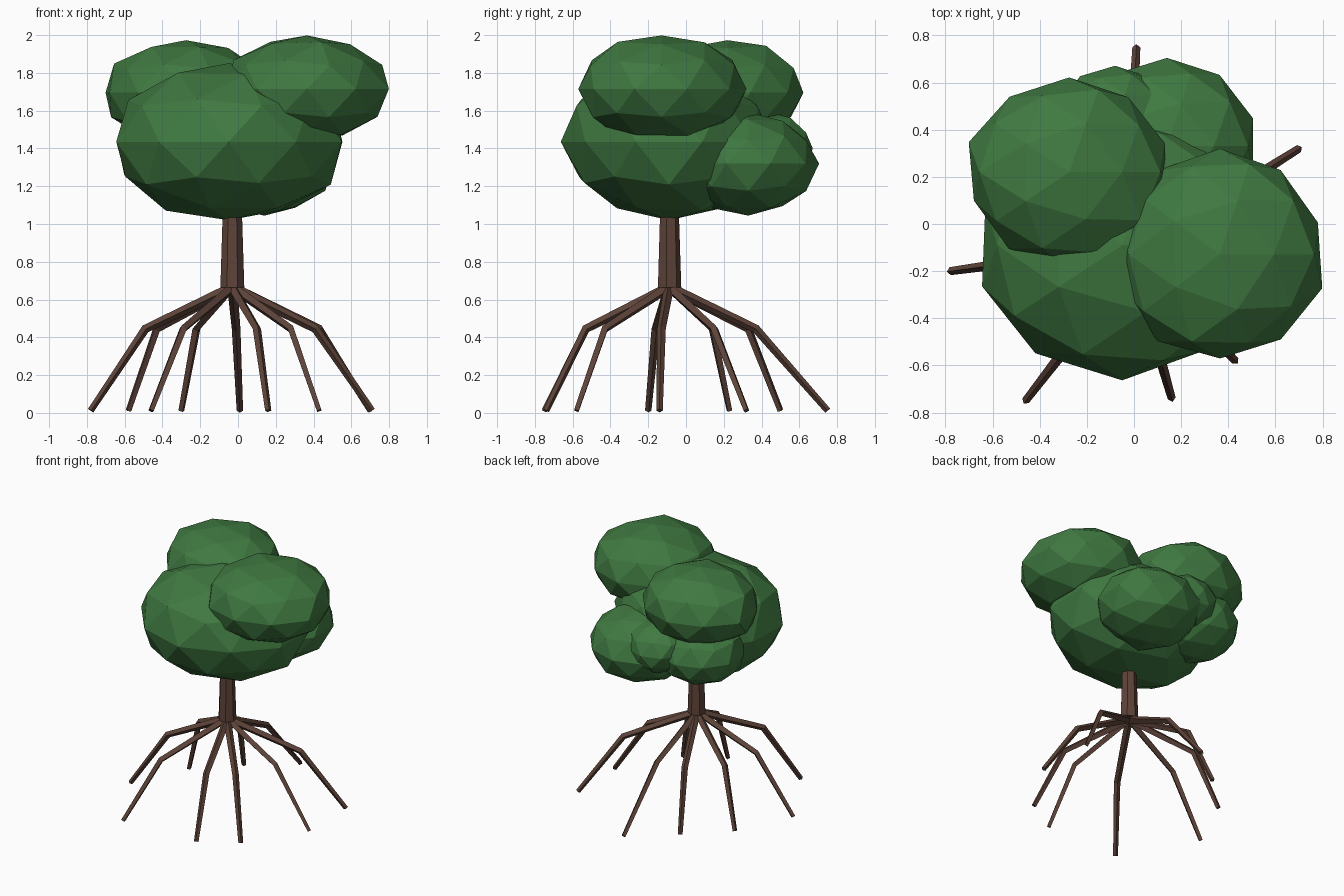
import bpy, bmesh, random
from mathutils import Matrix, Vector

random.seed(4)
if "Cube" in bpy.data.objects:
    bpy.data.objects.remove(bpy.data.objects["Cube"], do_unlink=True)


def make_material(name, rgb):
    mat = bpy.data.materials.new(name)
    mat.use_nodes = True
    color = (*rgb, 1.0)
    mat.diffuse_color = color
    bsdf = mat.node_tree.nodes["Principled BSDF"]
    bsdf.inputs["Base Color"].default_value = color
    bsdf.inputs["Roughness"].default_value = 0.9
    return mat


bark = make_material("bark_brown", (0.11, 0.056, 0.04))
leaf = make_material("leaf_green", (0.05, 0.19, 0.052))


def finish(name, bm, mat):
    mesh = bpy.data.meshes.new(name)
    bm.to_mesh(mesh)
    bm.free()
    mesh.materials.append(mat)
    obj = bpy.data.objects.new(name, mesh)
    bpy.context.collection.objects.link(obj)


# Trunk: tapered column reaching into the crown
BASE = Vector((-0.03, -0.09, 0.665))
height = 1.35 - BASE.z
bm = bmesh.new()
bmesh.ops.create_cone(
    bm, cap_ends=True, segments=7, radius1=0.065, radius2=0.043, depth=height,
    matrix=Matrix.Translation(BASE + Vector((0, 0, height / 2))))
finish("trunk", bm, bark)


# Stilt roots: bent, tapering tubes from the trunk base to the ground
def add_root(name, knee, tip):
    curve = bpy.data.curves.new(name, "CURVE")
    curve.dimensions = "3D"
    curve.bevel_depth = 1.0
    curve.bevel_resolution = 0
    curve.use_fill_caps = True
    spline = curve.splines.new("POLY")
    spline.points.add(2)
    spline.use_smooth = False
    path = [(BASE, 0.027), (Vector((*knee, 0.445)), 0.023), (Vector((*tip, 0.012)), 0.017)]
    for point, (co, radius) in zip(spline.points, path):
        point.co = (*co, 1)
        point.radius = radius
    curve.materials.append(bark)
    obj = bpy.data.objects.new(name, curve)
    bpy.context.collection.objects.link(obj)
    bpy.ops.object.select_all(action="DESELECT")
    obj.select_set(True)
    bpy.context.view_layer.objects.active = obj
    bpy.ops.object.convert(target="MESH")


roots = [
    ((-0.49, -0.16), (-0.78, -0.20)),
    ((-0.29, -0.53), (-0.46, -0.75)),
    ((0.10, -0.53), (0.16, -0.74)),
    ((0.28, -0.43), (0.43, -0.58)),
    ((0.41, -0.13), (0.71, -0.14)),
    ((0.43, 0.15), (0.70, 0.32)),
    ((-0.01, 0.37), (0.01, 0.75)),
    ((-0.22, 0.33), (-0.30, 0.50)),
    ((-0.43, 0.14), (-0.58, 0.23)),
]
for i, (knee, tip) in enumerate(roots):
    add_root(f"stilt_root_{i + 1}", knee, tip)


# Crown: overlapping flattened faceted leaf clumps, slightly irregular
def add_clump(name, center, size):
    bm = bmesh.new()
    bmesh.ops.create_icosphere(bm, subdivisions=2, radius=1.0)
    for v in bm.verts:
        v.co *= random.uniform(0.975, 1.03)
    bmesh.ops.scale(bm, vec=size, verts=bm.verts)
    bmesh.ops.translate(bm, vec=center, verts=bm.verts)
    finish(name, bm, leaf)


clumps = [
    ("main_clump", (-0.05, -0.09, 1.435), (0.62, 0.56, 0.42)),
    ("upper_left_clump", (0.365, -0.13, 1.715), (0.445, 0.45, 0.285)),
    ("upper_right_clump", (-0.275, 0.22, 1.695), (0.435, 0.40, 0.285)),
    ("rear_left_clump", (0.14, 0.33, 1.32), (0.375, 0.37, 0.27)),
    ("rear_right_clump", (-0.32, 0.27, 1.365), (0.32, 0.32, 0.24)),
    ("rear_middle_clump", (-0.08, 0.43, 1.40), (0.25, 0.24, 0.19)),
]
for clump in clumps:
    add_clump(*clump)
